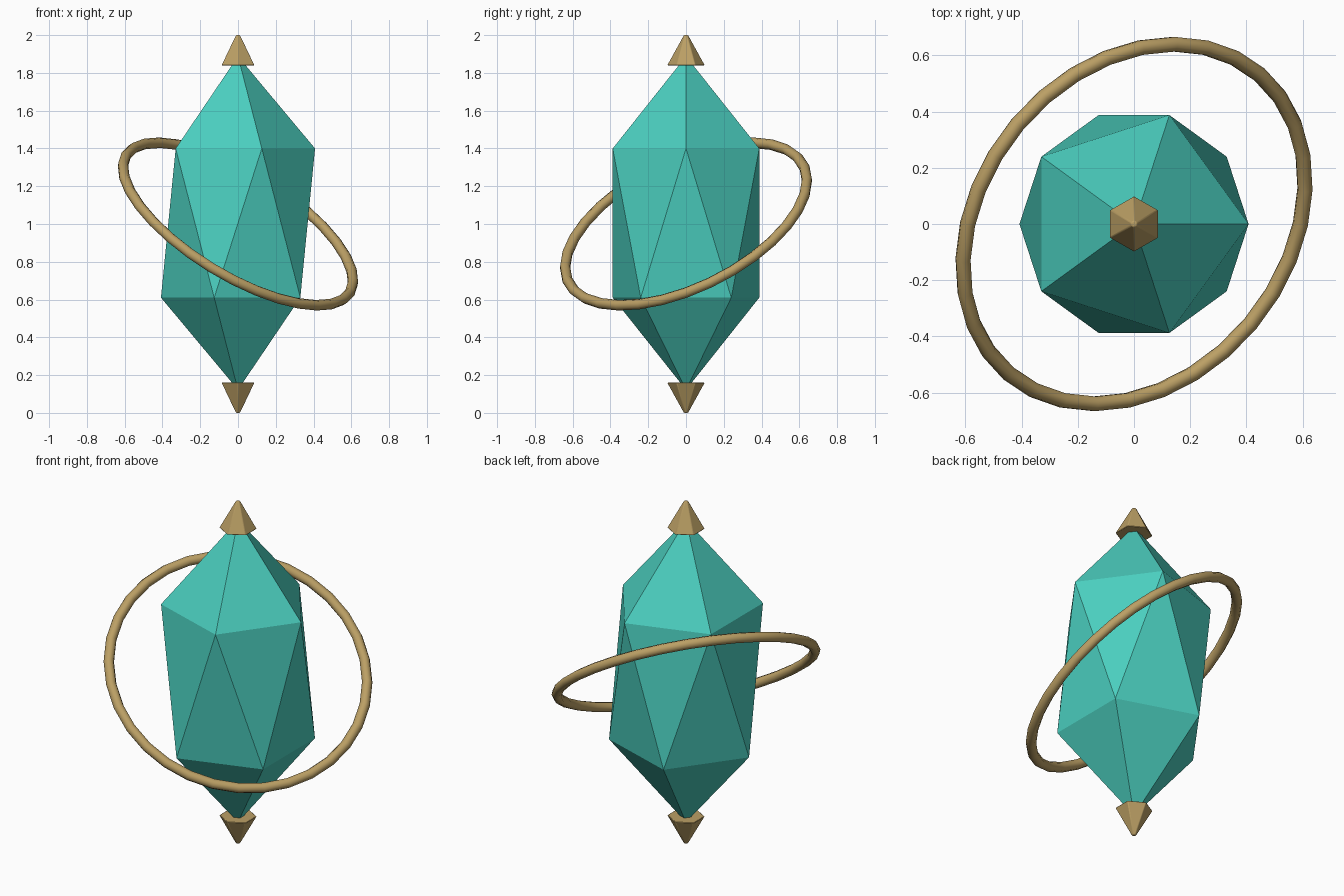
import bpy
from math import pi, radians

if "Cube" in bpy.data.objects:
    bpy.data.objects.remove(bpy.data.objects["Cube"])


def material(name, color):
    m = bpy.data.materials.new(name)
    m.diffuse_color = color
    m.use_nodes = True
    m.node_tree.nodes["Principled BSDF"].inputs["Base Color"].default_value = m.diffuse_color
    return m


teal = material("teal", (0.07, 0.62, 0.52, 1))
gold = material("gold", (0.50, 0.35, 0.13, 1))


def finish(name, mat):
    ob = bpy.context.object
    ob.name = name
    ob.data.materials.append(mat)
    return ob


# faceted crystal: a stretched icosahedron
bpy.ops.mesh.primitive_ico_sphere_add(subdivisions=1, radius=1, location=(0, 0, 1.005))
crystal = finish("crystal", teal)
crystal.scale = (0.456, 0.456, 0.883)

# tilted ring around the crystal
bpy.ops.mesh.primitive_torus_add(major_radius=0.695, minor_radius=0.028,
                                 major_segments=32, minor_segments=8,
                                 location=(0, 0, 1), rotation=(0.4, 0.55, 0))
finish("ring", gold)
bpy.ops.object.shade_smooth()

# six-sided caps with softened edges at both tips
for name, z, flip in (("top_cap", 1.92, 0), ("bottom_cap", 0.08, pi)):
    bpy.ops.mesh.primitive_cone_add(vertices=6, radius1=0.1, radius2=0.012, depth=0.16,
                                    location=(0, 0, z), rotation=(flip, 0, 0))
    cap = finish(name, gold)
    bevel = cap.modifiers.new("soft_edges", 'BEVEL')
    bevel.width = 0.004
    bevel.segments = 2
    bpy.ops.object.shade_smooth_by_angle(angle=radians(35))
